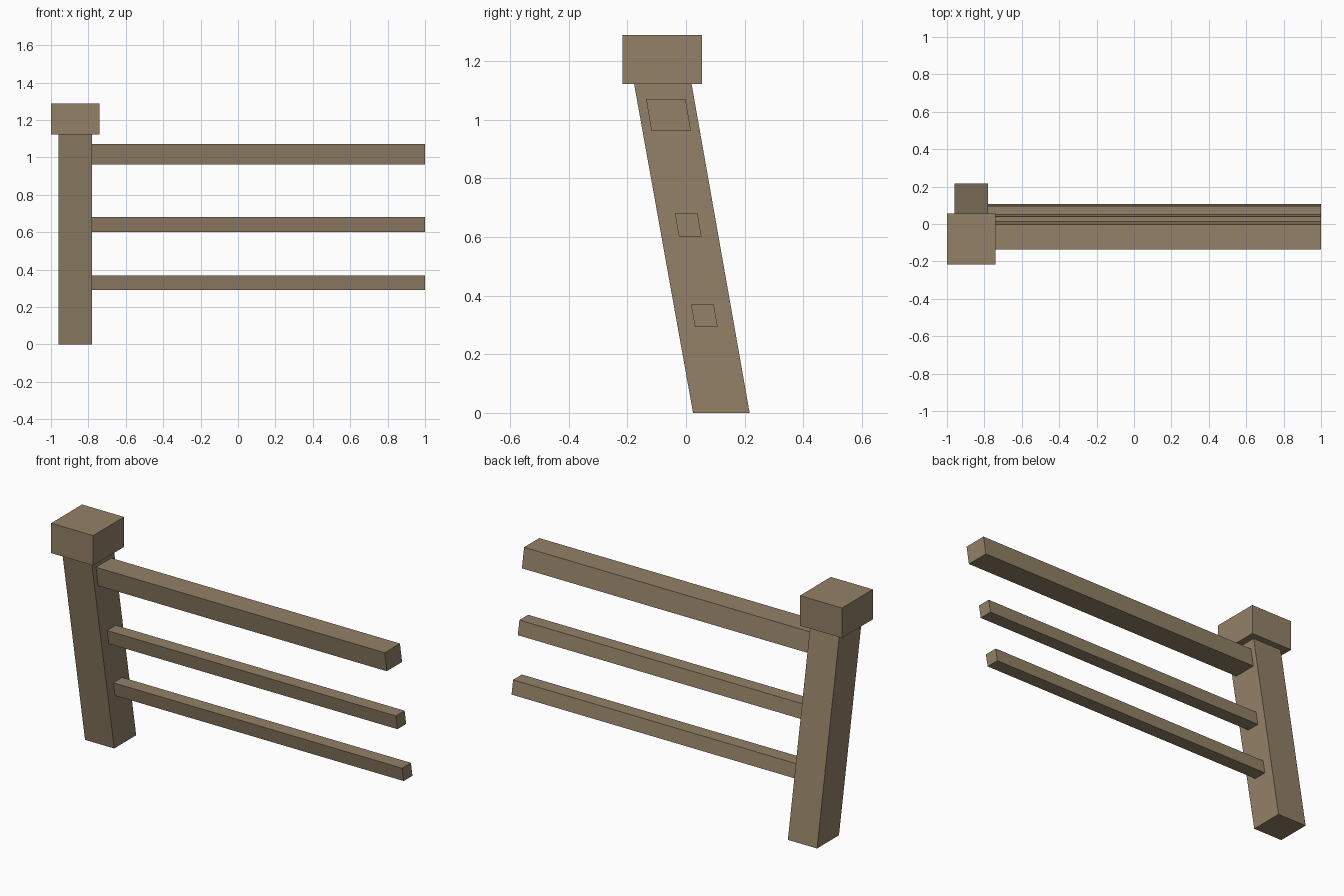
import bpy
import bmesh

if "Cube" in bpy.data.objects:
    bpy.data.objects.remove(bpy.data.objects["Cube"])

wood = bpy.data.materials.new("weathered_wood")
wood.diffuse_color = (0.29, 0.22, 0.135, 1)
wood.use_nodes = True
wood.node_tree.nodes["Principled BSDF"].inputs["Base Color"].default_value = wood.diffuse_color


def beam(name, x, z, y_bottom, y_top):
    """Box between two x and two z values, whose y range may shift from bottom to top."""
    bm = bmesh.new()
    profile = [(y_bottom[0], z[0]), (y_bottom[1], z[0]), (y_top[1], z[1]), (y_top[0], z[1])]
    face = bm.faces.new([bm.verts.new((x[0], py, pz)) for py, pz in profile])
    ext = bmesh.ops.extrude_face_region(bm, geom=[face], use_keep_orig=True)
    moved = [v for v in ext["geom"] if isinstance(v, bmesh.types.BMVert)]
    bmesh.ops.translate(bm, verts=moved, vec=(x[1] - x[0], 0, 0))
    bmesh.ops.recalc_face_normals(bm, faces=bm.faces[:])
    mesh = bpy.data.meshes.new(name)
    bm.to_mesh(mesh)
    bm.free()
    mesh.materials.append(wood)
    obj = bpy.data.objects.new(name, mesh)
    bpy.context.collection.objects.link(obj)
    return obj


# Leaning post and its upright cap
POST_X = (-0.96, -0.78)
beam("post", POST_X, (0, 1.122), (0.024, 0.217), (-0.177, 0.019))
beam("post_cap", (-1.0, -0.741), (1.122, 1.289), (-0.217, 0.055), (-0.217, 0.055))

# Rails follow the lean of the post
RAIL_X = (POST_X[1], 1.0)
beam("top_rail", RAIL_X, (0.961, 1.071), (-0.118, 0.017), (-0.136, -0.002))
beam("middle_rail", RAIL_X, (0.602, 0.681), (-0.024, 0.053), (-0.038, 0.039))
beam("bottom_rail", RAIL_X, (0.292, 0.369), (0.031, 0.108), (0.017, 0.095))
